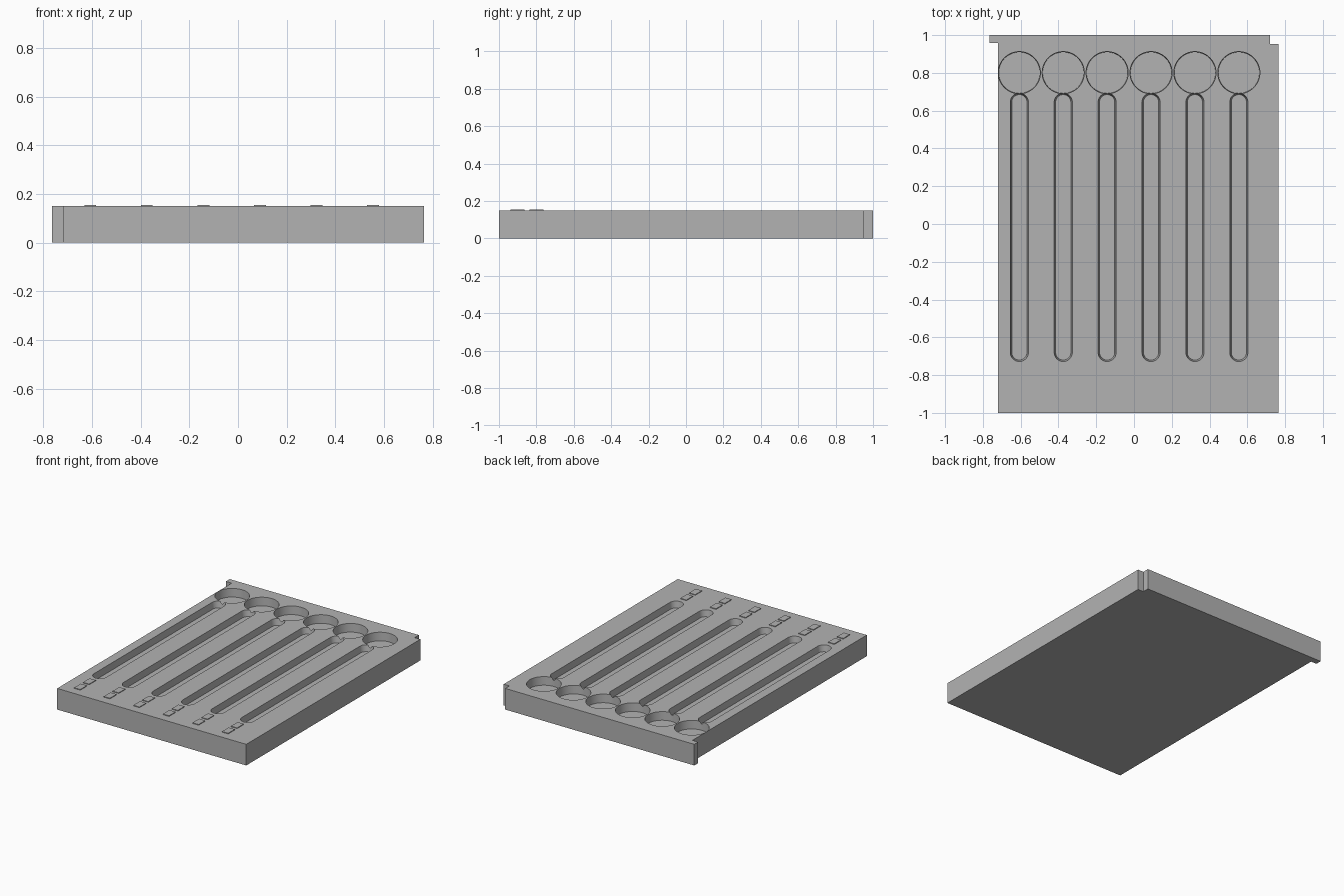
import bpy, bmesh, math

cube = bpy.data.objects.get("Cube")
if cube:
    bpy.data.objects.remove(cube, do_unlink=True)

TOP = 0.15
CENTRES = [-0.607 + 0.2324 * i for i in range(6)]

grey = bpy.data.materials.new("plain grey")
grey.use_nodes = True
colour = (0.45, 0.45, 0.45, 1)
grey.diffuse_color = colour
grey.node_tree.nodes["Principled BSDF"].inputs["Base Color"].default_value = colour


def make_object(name, bm):
    bmesh.ops.recalc_face_normals(bm, faces=bm.faces)
    mesh = bpy.data.meshes.new(name)
    bm.to_mesh(mesh)
    bm.free()
    mesh.materials.append(grey)
    obj = bpy.data.objects.new(name, mesh)
    bpy.context.collection.objects.link(obj)
    return obj


def loft(bm, lower, upper, z0, z1):
    """Closed solid between two outlines with equal point counts."""
    a = [bm.verts.new((x, y, z0)) for x, y in lower]
    b = [bm.verts.new((x, y, z1)) for x, y in upper]
    bm.faces.new(a[::-1])
    bm.faces.new(b)
    for i in range(len(a)):
        j = (i + 1) % len(a)
        bm.faces.new((a[i], a[j], b[j], b[i]))


def capsule(cx, y0, y1, r, n=32):
    """Outline of a slot with round ends centred at y0 and y1."""
    pts = []
    for cy, start in ((y1, 0), (y0, math.pi)):
        for k in range(n + 1):
            t = start + math.pi * k / n
            pts.append((cx + r * math.cos(t), cy + r * math.sin(t)))
    return pts


def circle(cx, cy, r, n=64):
    return [(cx + r * math.cos(math.tau * k / n), cy + r * math.sin(math.tau * k / n))
            for k in range(n)]


# Tray slab with a locking tab on one rear corner and a notch on the other
bm = bmesh.new()
outline = [(-0.72, -1), (0.765, -1), (0.765, 0.953), (0.72, 0.953),
           (0.72, 1), (-0.765, 1), (-0.765, 0.957), (-0.72, 0.957)]
loft(bm, outline, outline, 0, TOP)
tray = make_object("tray", bm)

# Cutters: round head pockets and tapered handle slots
pockets, slots = bmesh.new(), bmesh.new()
over = 0.02
for cx in CENTRES:
    loft(pockets, circle(cx, 0.801, 0.109), circle(cx, 0.801, 0.1125), TOP - 0.06, TOP + over)
    loft(slots, capsule(cx, -0.68, 0.645, 0.040), capsule(cx, -0.68, 0.645, 0.0515),
         TOP - 0.045, TOP + over)

for name, cut in (("pocket_cutter", pockets), ("slot_cutter", slots)):
    cutter = make_object(name, cut)
    cutter.hide_render = True
    mod = tray.modifiers.new(name, 'BOOLEAN')
    mod.operation = 'DIFFERENCE'
    mod.solver = 'EXACT'
    mod.object = cutter
    bpy.context.view_layer.objects.active = tray
    bpy.ops.object.modifier_apply(modifier=name)
    bpy.data.objects.remove(cutter, do_unlink=True)

bpy.ops.object.select_all(action='DESELECT')
tray.select_set(True)
bpy.context.view_layer.objects.active = tray
bpy.ops.object.shade_smooth_by_angle(angle=math.radians(30))

# Pair of blank raised label plates in front of each slot
bm = bmesh.new()
for cx in CENTRES:
    for cy in (-0.9, -0.8):
        plate = [(cx + sx * 0.024, cy + sy * 0.037)
                 for sx, sy in ((-1, -1), (1, -1), (1, 1), (-1, 1))]
        loft(bm, plate, plate, TOP - 0.002, TOP + 0.005)
make_object("label_plates", bm)
